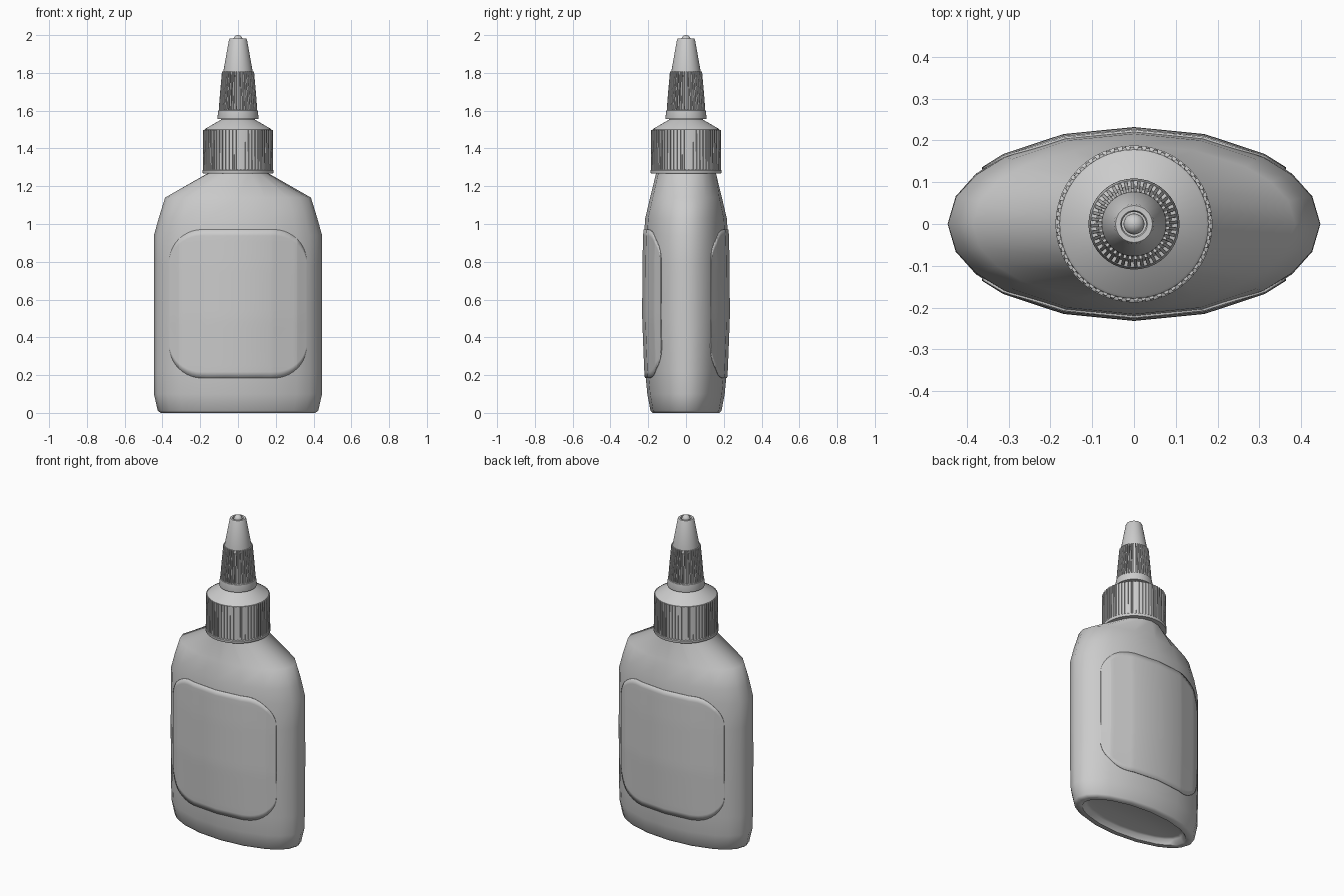
import bpy, math

if "Cube" in bpy.data.objects:
    bpy.data.objects.remove(bpy.data.objects["Cube"])

def make(name, verts, faces, angle=40):
    me = bpy.data.meshes.new(name)
    me.from_pydata(verts, [], faces)
    ob = bpy.data.objects.new(name, me)
    bpy.context.collection.objects.link(ob)
    bpy.ops.object.select_all(action='DESELECT')
    ob.select_set(True)
    bpy.context.view_layer.objects.active = ob
    bpy.ops.object.shade_smooth_by_angle(angle=math.radians(angle))
    return ob

def loft(name, rings, angle=40):
    """Skin a stack of equal-length rings from bottom to top and cap both ends."""
    n = len(rings[0])
    faces = [(k * n + i, k * n + (i + 1) % n, (k + 1) * n + (i + 1) % n, (k + 1) * n + i)
             for k in range(len(rings) - 1) for i in range(n)]
    last = (len(rings) - 1) * n
    faces += [tuple(reversed(range(n))), tuple(range(last, last + n))]
    return make(name, [v for r in rings for v in r], faces, angle)

def lathe(name, profile, seg=40, angle=40):
    return loft(name, [[(r * math.cos(math.tau * i / seg), r * math.sin(math.tau * i / seg), z)
                        for i in range(seg)] for r, z in profile], angle)

def ribbed(name, profile, ribs, depth):
    """Turned band with square vertical grooves."""
    rings = []
    for r, z in profile:
        ring = []
        for i in range(ribs):
            for off, d in ((0, 0), (.5, 0), (.56, depth), (.94, depth)):
                a = math.tau * (i + off) / ribs
                ring.append(((r - d) * math.cos(a), (r - d) * math.sin(a), z))
        rings.append(ring)
    return loft(name, rings, 30)

def lerp(x, pts):
    for (x0, y0), (x1, y1) in zip(pts, pts[1:]):
        if x <= x1:
            return y0 + (y1 - y0) * (x - x0) / (x1 - x0)
    return pts[-1][1]

# Bottle body: oval sections (z, half width, half depth), recessed base
quad = [0, 17, 32, 46, 68]
angles = [math.radians(a) for a in quad + [90] + [180 - a for a in quad[:0:-1]]]
angles += [a + math.pi for a in angles]
sections = [(.035, .33, .12), (.03, .35, .137), (0, .37, .15), (0, .41, .178), (.012, .425, .188),
            (.10, .445, .205), (.22, .446, .216), (.5, .446, .227), (.78, .446, .226),
            (.94, .445, .222), (1.03, .42, .216), (1.14, .386, .19), (1.27, .158, .158),
            (1.30, .156, .156)]
loft("bottle_body", [[(w * math.cos(a), d * math.sin(a), z) for a in angles]
                     for z, w, d in sections], 60)

# Label panels: rounded rectangles that hug the front and back
outer = sections[4:]
unit = sorted((math.cos(math.radians(a)), math.sin(math.radians(a))) for a in quad + [90])

def body_depth(x, z):
    w = lerp(z, [(s[0], s[1]) for s in outer])
    d = lerp(z, [(s[0], s[2]) for s in outer])
    return d * lerp(abs(x) / w, unit)

HALF, Z0, Z1, R = .36, .185, .97, .17
half_cols = [0, .08, .167] + [HALF - R + R * math.sin(math.radians(a)) for a in range(0, 91, 9)]
half_cols = sorted(half_cols + [.31])
cols = [-x for x in half_cols[:0:-1]] + half_cols
ROWS = 24

def label(name, side):
    verts = []
    for x in cols:
        t = max(0, abs(x) - (HALF - R))
        inset = R - math.sqrt(max(0, R * R - t * t))
        for j in range(ROWS + 1):
            z = Z0 + inset + (Z1 - Z0 - 2 * inset) * j / ROWS
            verts.append((x, side * (body_depth(x, z) - .002), z))
    n = ROWS + 1
    faces = []
    for i in range(len(cols) - 1):
        for j in range(ROWS):
            f = (i * n + j, (i + 1) * n + j, (i + 1) * n + j + 1, i * n + j + 1)
            faces.append(f if side < 0 else f[::-1])
    ob = make(name, verts, faces, 50)
    m = ob.modifiers.new("thickness", 'SOLIDIFY')
    m.thickness, m.offset = .007, 1

label("front_label", -1)
label("back_label", 1)

# Screw cap: lower flange, ribbed collar, sloped shoulder
lathe("cap_flange", [(.15, 1.268), (.186, 1.268), (.188, 1.273), (.188, 1.284), (.183, 1.288)], 48)
ribbed("cap_collar", [(.186, 1.284), (.184, 1.498)], 60, .006)
lathe("cap_shoulder", [(.178, 1.485), (.178, 1.499), (.172, 1.505), (.09, 1.552), (.085, 1.57)], 48)

# Twist nozzle: base ring, ribbed grip, tapered spout with open rim
lathe("nozzle_base", [(.08, 1.556), (.108, 1.556), (.109, 1.562), (.104, 1.602), (.09, 1.606)])
ribbed("nozzle_grip", [(.102, 1.6), (.098, 1.66), (.085, 1.808)], 40, .011)
lathe("nozzle_spout", [(.078, 1.79), (.077, 1.812), (.048, 1.974), (.044, 1.981),
                       (.032, 1.981), (.029, 1.976), (.029, 1.95)], 32)

# Plug tip inside the spout
lathe("nozzle_tip", [(.025, 1.95), (.025, 1.976)] +
      [(.025 * math.cos(math.radians(a)), 1.976 + .024 * math.sin(math.radians(a)))
       for a in (20, 40, 60, 75, 88)], 24)
